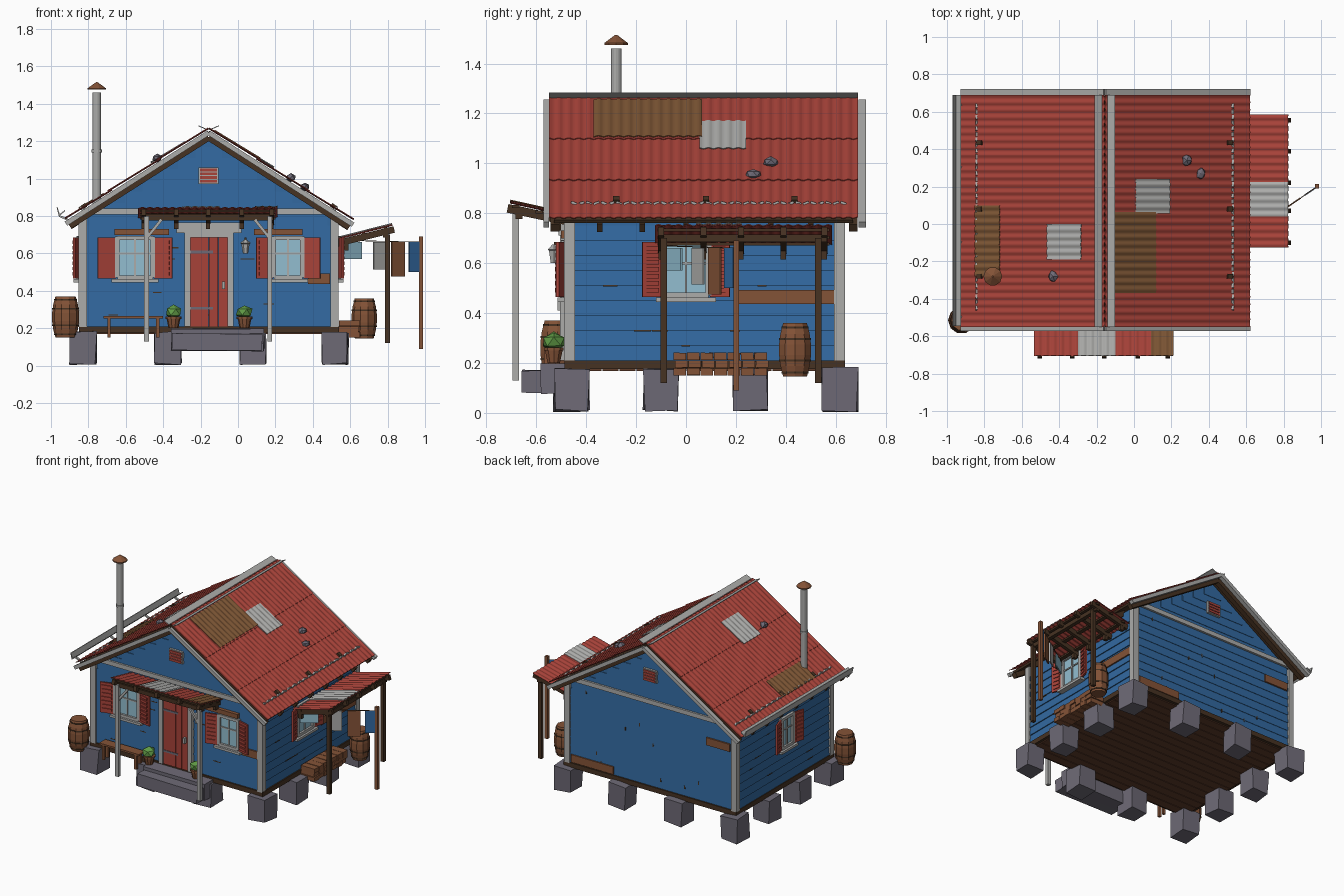
import bpy, bmesh, math, random
from mathutils import Matrix, Vector

if "Cube" in bpy.data.objects:
    bpy.data.objects.remove(bpy.data.objects["Cube"])

random.seed(4)
I = Matrix.Identity(4)
SWAP = Matrix(((0, 1, 0, 0), (1, 0, 0, 0), (0, 0, 1, 0), (0, 0, 0, 1)))
COLORS = {"red": (167, 66, 57), "blue": (50, 105, 160), "dark wood": (70, 50, 34),
          "brown wood": (132, 83, 55), "rust": (124, 85, 52), "light grey": (172, 172, 170),
          "stone": (110, 106, 118), "glass": (146, 190, 208), "green": (96, 155, 70),
          "floor wood": (96, 61, 43)}
MATS = {}
for n, c in COLORS.items():
    MATS[n] = bpy.data.materials.new(n)
    MATS[n].diffuse_color = [((v / 255 + .055) / 1.055) ** 2.4 for v in c] + [1]
PARTS = {}


def part(name, mat):
    return PARTS.setdefault((name, mat), bmesh.new())


def box(name, mat, x, y, z, m=I, jitter=0):
    bm = part(name, mat)
    vs = bmesh.ops.create_cube(bm, size=1)["verts"]
    for v in vs:
        p = Vector([(a[0] + a[1]) / 2 + v.co[i] * (a[1] - a[0]) for i, a in enumerate((x, y, z))])
        v.co = m @ (p + Vector([random.uniform(-jitter, jitter) for _ in range(3)]))


def beam(name, mat, p, q, w, h):
    """Box running from p to q."""
    p, q = Vector(p), Vector(q)
    d = (q - p).normalized()
    s = d.cross(Vector((0, 0, 1)))
    s = s.normalized() if s.length > .01 else Vector((1, 0, 0))
    m = Matrix((d, s, s.cross(d))).transposed().to_4x4()
    box(name, mat, (0, (q - p).length), (-w / 2, w / 2), (-h / 2, h / 2), Matrix.Translation(p) @ m)


def prism(name, mat, pts, a, b, m=I):
    """Extrude a (y, z) outline along x from a to b."""
    bm = part(name, mat)
    r0, r1 = [[bm.verts.new(m @ Vector((x, *p))) for p in pts] for x in (a, b)]
    n = len(pts)
    fs = [bm.faces.new((r0[i], r0[(i + 1) % n], r1[(i + 1) % n], r1[i])) for i in range(n)]
    fs += [bm.faces.new(r0[::-1]), bm.faces.new(r1)]
    bmesh.ops.recalc_face_normals(bm, faces=fs)


def lathe(name, mat, c, prof, n=12):
    bm = part(name, mat)
    rings = [[bm.verts.new((c[0] + r * math.cos(2 * math.pi * k / n),
                            c[1] + r * math.sin(2 * math.pi * k / n), z)) for k in range(n)] for r, z in prof]
    for a, b in zip(rings, rings[1:]):
        for k in range(n):
            bm.faces.new((a[k], a[(k + 1) % n], b[(k + 1) % n], b[k]))
    bm.faces.new(rings[0][::-1])
    bm.faces.new(rings[-1])


def blob(name, mat, c, s, jitter=.15):
    for v in bmesh.ops.create_icosphere(part(name, mat), subdivisions=1, radius=1)["verts"]:
        v.co = Vector(c) + Vector([v.co[i] * s[i] * random.uniform(1 - jitter, 1 + jitter) for i in range(3)])


def sheet(name, mat, o, u, v, width, lift=0, period=.04, amp=.0028):
    """Corrugated sheet with waves across u, running along v."""
    bm = part(name, mat)
    o, u, v = Vector(o), Vector(u), Vector(v)
    n = u.cross(v).normalized()
    n = n if n.z > 0 else -n
    cols = max(6, round(width / period * 8))
    rows = []
    for i in range(cols + 1):
        t = width * i / cols
        w = n * amp * math.sin(2 * math.pi * (t + o.dot(u)) / period)
        b = o + u * t + w
        rows.append([bm.verts.new(b + e) for e in (n * .004, n * (.004 + lift) + v, n * lift + v, Vector())])
    fs = [bm.faces.new(r) for r in (rows[0], rows[-1][::-1])]
    for a, b in zip(rows, rows[1:]):
        fs += [bm.faces.new((a[k], a[(k + 1) % 4], b[(k + 1) % 4], b[k])) for k in range(4)]
    bmesh.ops.recalc_face_normals(bm, faces=fs)


RX, SL = -.157, .637


def rz(d):
    return 1.255 - SL * d


def rp(side, d, y, up=0):
    return Vector((RX + side * d, y, rz(d) + up))


# Wall frames: local x runs along the wall, local -y points outward
def wall(x, y, deg):
    return Matrix.Translation((x, y, 0)) @ Matrix.Rotation(math.radians(deg), 4, 'Z')


FRONT, RIGHT, BACK, LEFT = wall(RX, -.47, 0), wall(.52, .075, 90), wall(RX, .62, 180), wall(-.834, .075, -90)

# Foundation stones and floor
xs, ys = (-.828, -.375, .077, .52), (-.46, -.1, .255, .617)
for i, x in enumerate(xs):
    for k, y in enumerate(ys):
        if i in (0, 3) or k in (0, 3):
            box("foundation_stone", "stone", (x - .068, x + .068), (y - .068, y + .068), (.01, .18), jitter=.007)
box("floor_frame", "dark wood", (-.85, .54), (-.487, .637), (.175, .21))
for i in range(16):
    box("floor_planks", "floor wood", (-.83, .52), (-.47 + i * .068, -.406 + i * .068), (.168, .176))

# Wall core and lapped siding
prism("wall_core", "blue", [(-.677, .2), (.677, .2), (.677, .79), (0, 1.22), (-.677, .79)], -.47, .62,
      Matrix.Translation((RX, 0, 0)) @ SWAP)
H = .06
for m, half, top, lip in ((FRONT, .677, 1.18, .007), (BACK, .677, 1.18, .007),
                          (RIGHT, .545, .77, .011), (LEFT, .545, .77, .011)):
    z = .21
    while z + H < top:
        hw = min(half, (1.215 - z - H) / SL) if half > .6 else half
        prism("siding", "blue", [(.01, z), (-lip, z), (-.004, z + H), (.01, z + H)], -hw, hw, m)
        z += H
    # Dark cracks and nail marks
    for k in range(9):
        a, zz = random.uniform(-half + .08, half - .16), .21 + H * random.randint(1, 9)
        w, h = (.008, .012) if m is BACK else (random.uniform(.03, .08), .003)
        box("wall_cracks", "dark wood", (a, a + w), (-lip - .001, 0), (zz - h, zz + h), m)
    # Corner boards
    for s in (-1, 1):
        e = s * (half + .014)
        box("corner_boards", "light grey", sorted((e, e - s * .04)), (-.018, .01), (.205, .8), m)
for m in (FRONT, BACK):
    box("gable_band", "light grey", (-.68, .68), (-.02, 0), (.808, .84), m)
    box("vent_frame", "light grey", (-.053, .053), (-.022, 0), (.972, 1.06), m)
    for k in range(4):
        box("vent_slats", "red", (-.045, .045), (-.028, -.02), (.978 + k * .02, .993 + k * .02), m)

# Replacement boards
for m, a, b, z in ((FRONT, .53, .65, .437), (RIGHT, .12, .54, .437), (BACK, .45, .64, .63), (BACK, -.64, -.3, .215)):
    box("patch_boards", "brown wood", (a, b), (-.016, 0), (z, z + .055), m)


# Windows with open shutters
def window(m, c, w, sw, lintel=None):
    a, b, z0, z1 = c - w / 2, c + w / 2, .47, .68
    box("window_glass", "glass", (a, b), (-.015, 0), (z0, z1), m)
    for x in (a, b):
        box("window_frame", "light grey", (x - .012, x + .012), (-.03, 0), (z0, z1 + .01), m)
    for z in (z0, z1):
        box("window_frame", "light grey", (a, b), (-.03, 0), (z - .008, z + .012), m)
    box("window_bars", "light grey", (c - .005, c + .005), (-.022, 0), (z0, z1), m)
    box("window_bars", "light grey", (a, b), (-.022, 0), (.595, .604), m)
    box("window_sill", "light grey", (a - .03, b + .03), (-.045, 0), (.445, .462), m)
    if lintel:
        box("window_lintel", "brown wood", lintel, (-.03, 0), (.698, .73), m)
    for s, x in ((-1, a - .008), (1, b + .008)):
        h = m @ Matrix.Translation((x, -.02, 0)) @ Matrix.Rotation(-s * .25, 4, 'Z')
        box("shutter_boards", "red", sorted((0, s * sw)), (-.008, .004), (.465, .685), h)
        for k in range(7):
            box("shutter_slats", "red", sorted((s * .015, s * (sw - .015))), (-.014, 0),
                (.482 + k * .028, .5 + k * .028), h)


window(FRONT, -.55 - RX, .19, .1, (-.66 - RX, -.37 - RX))
window(FRONT, .268 - RX, .152, .09, (.085 - RX, .345 - RX))
window(RIGHT, -.075, .18, .08)
window(LEFT, .02, .13, .085)

# Door with frame and hinges
D = Matrix.Translation((-.155, -.47, 0))
for k in range(4):
    box("door_planks", "red", (-.1 + k * .05, -.052 + k * .05), (-.025, 0), (.21, .685), D)
for s in (-1, 1):
    box("door_frame", "light grey", sorted((s * .1, s * .132)), (-.035, 0), (.21, .7), D)
box("door_frame", "light grey", (-.132, .132), (-.035, 0), (.685, .71), D)
box("door_header", "light grey", (-.175, .175), (-.04, 0), (.71, .765), D)
for z in (.3, .6):
    box("door_hinges", "stone", (-.1, .02), (-.029, 0), (z, z + .014), D)
box("door_handle", "light grey", (.07, .085), (-.045, 0), (.41, .45), D)

# Wall lamp
lathe("lamp_body", "light grey", (.04, -.53), [(.014, .6), (.022, .65), (.028, .655), (.006, .675)], 6)
beam("lamp_arm", "dark wood", (.04, -.47, .68), (.04, -.53, .68), .01, .01)

# Main roof: deck, corrugated rows, edge boards
for s, dm in ((1, .772), (-1, .763)):
    for d0, d1 in ((0, .275), (.255, .535), (.515, dm)):
        p = rp(s, d0, -.55, .012)
        sheet("roof_sheets", "red", p, (0, 1, 0), rp(s, d1, -.55, .012) - p, 1.24, .006)
    p, q = rp(s, 0, .07, -.006), rp(s, dm - .015, .07, -.006)
    beam("roof_deck", "dark wood", p, q, 1.2, .016)
    for y, w in ((-.56, .022), (.706, .03)):
        beam("barge_board", "light grey", rp(s, 0, y, -.01), rp(s, dm, y, -.01), w, .026)
    for y in (-.525, .67):
        beam("rake_rafter", "dark wood", rp(s, 0, y, -.035), rp(s, dm - .02, y, -.035), .035, .035)
    for y in (-.345, -.175, 0, .175, .34, .5):
        beam("rafter_tails", "dark wood", rp(s, .66, y, -.035), rp(s, dm - .02, y, -.035), .022, .04)
    # Upturned ridge flaps forming a shallow trough
    prism("ridge_flaps", "light grey", [(RX + s * a, z) for a, z in
                                        ((.015, 1.262), (.055, 1.28), (.055, 1.285), (.015, 1.267))], -.55, .69, SWAP)
    # Snow rail of short links on brackets
    for k in range(37):
        y, e = -.46 + k * .03, .004 * (-1) ** k
        beam("snow_rail", "light grey", rp(s, .685, y, .022 + e), rp(s, .685, y + .022, .022 - e), .012, .01)
    for y in (-.28, .08, .435):
        beam("rail_brackets", "dark wood", rp(s, .655, y, .022), rp(s, .68, y, .022), .025, .022)
for mat, s, d0, d1, y0, w in (("rust", 1, .03, .27, -.37, .435), ("light grey", 1, .165, .345, .055, .185),
                              ("light grey", -1, .125, .305, -.19, .19), ("rust", -1, .56, .69, -.28, .38)):
    p = rp(s, d0, y0, .0185)
    sheet("roof_patches", mat, p, (0, 1, 0), rp(s, d1, y0, .0185) - p, w, .006)
for s, d, y in ((1, .44, .34), (1, .515, .27), (-1, .275, -.28)):
    blob("roof_stones", "stone", rp(s, d, y, .03), (.027, .033, .022))

# Gutter with an open V section
prism("gutter", "light grey", [(-.97, .845), (-.958, .798), (-.925, .825), (-.925, .832), (-.953, .81), (-.964, .845)],
      -.545, .69, SWAP)
for y in (-.5, -.1, .3, .64):
    beam("gutter_brackets", "light grey", (-.955, y, .8), (-.9, y, .775), .015, .01)

# Stove pipe
lathe("stove_pipe", "light grey", (-.755, -.28), [(.022, .84), (.022, 1.46)], 14)
lathe("pipe_collar", "light grey", (-.755, -.28), [(.028, 1.14), (.028, 1.155)], 14)
lathe("pipe_cap", "brown wood", (-.755, -.28), [(.05, 1.475), (.05, 1.482), (.004, 1.515)], 10)


# Awnings rising outward, in wall-local coordinates
def awning(m, x0, x1, y0, z0, y1, z1, rafters, bits):
    def g(*p):
        return m @ Vector(p)
    ux = m.to_3x3() @ Vector((1, 0, 0))
    run = g(0, y1, z1) - g(0, y0, z0)
    sheet("awning_sheets", "red", g(x0, y0, z0), ux, run, x1 - x0)
    for mat, a, b in bits:
        sheet("awning_patches", mat, g(a, y0, z0 + .006), ux, run, b - a)
    for x in rafters:
        beam("awning_rafters", "dark wood", g(x, y0, z0 - .022), g(x, y1 - .01, z1 - .022), .024, .035)
    for t in (.15, .5, .9):
        y, z = y0 + t * (y1 - y0), z0 + t * (z1 - z0)
        beam("awning_battens", "dark wood", g(x0 + .01, y, z - .01), g(x1 - .01, y, z - .01), .03, .012)
    y, z = y1 + .035, z1 - .05
    beam("awning_beam", "dark wood", g(x0 + .02, y, z), g(x1 - .02, y, z), .028, .03)
    for x in rafters:
        box("rafter_blocks", "dark wood", (x - .011, x + .011), (y0 - .06, y0 - .03), (z0 - .06, z0), m)


awning(wall(0, -.47, 0), -.535, .21, 0, .79, -.235, .842, (-.505, -.33, -.16, .02, .18),
       (("light grey", -.3, -.1), ("rust", .09, .21)))
awning(wall(.53, 0, 90), -.125, .585, 0, .675, -.295, .75, (-.1, .07, .22, .39, .555), (("light grey", .04, .225),))
for x, s in ((-.49, 1), (.17, -1)):
    box("porch_posts", "light grey", (x - .013, x + .013), (-.696, -.67), (.13, .8))
    beam("porch_braces", "light grey", (x, -.683, .68), (x + s * .08, -.683, .78), .016, .016)
for y in (-.09, .53):
    box("side_posts", "dark wood", (.785, .812), (y - .013, y + .013), (.12, .7))

# Front steps
box("front_step_low", "stone", (-.355, .13), (-.655, -.57), (.08, .17), jitter=.004)
box("front_step_high", "stone", (-.36, .14), (-.58, -.485), (.08, .195), jitter=.004)

# Bench
box("bench_seat", "brown wood", (-.72, -.4), (-.57, -.5), (.253, .266))
for x in (-.69, -.43):
    for y in (-.56, -.515):
        box("bench_legs", "brown wood", (x - .009, x + .009), (y - .009, y + .009), (.15, .255))

# Potted plants
for x in (-.345, .035):
    lathe("plant_pot", "brown wood", (x, -.53), [(.026, .2), (.037, .25), (.042, .25), (.042, .262)], 10)
    blob("plant_leaves", "green", (x, -.53, .286), (.046, .05, .038), .12)

# Barrels with hoops
for x, y, r, z0, h in ((-.922, -.515, .073, .15, .22), (.675, .437, .068, .145, .215)):
    prof = [(r * (1 - 1.05 * (t - .5) ** 2), z0 + h * t) for t in (0, .2, .4, .6, .8, 1)]
    lathe("barrel", "brown wood", (x, y), prof, 10)
    for t in (.08, .3, .7, .92):
        q = r * (1 - 1.05 * (t - .5) ** 2) + .002
        lathe("barrel_hoops", "dark wood", (x, y), [(q, z0 + h * t - .004), (q, z0 + h * t + .004)], 10)

# Stacked firewood along the side wall
for row in range(3):
    for k in range(7):
        y = -.05 + k * .054 + (row % 2) * .006
        box("firewood", "brown wood", (.54, .655 - random.uniform(0, .012)), (y, y + .051),
            (.15 + row * .031, .179 + row * .031), jitter=.001)

# Washing line
box("line_pole", "brown wood", (.968, .99), (.19, .213), (.09, .69))
p, q = Vector((.54, -.1, .67)), Vector((.98, .2, .66))
beam("washing_line", "dark wood", p, q, .004, .004)
for mat, a, b, z in (("glass", .56, .66, .57), ("light grey", .725, .79, .515), ("brown wood", .82, .89, .475),
                     ("blue", .915, .968, .5)):
    s, e = [p.lerp(q, (x - .54) / .44) for x in (a, b)]
    s.z = e.z = (z + .66) / 2
    beam("washing_" + mat.replace(" ", "_"), mat, s, e, .008, .66 - z)

# Turn every part into an object
for (name, mat), bm in PARTS.items():
    me = bpy.data.meshes.new(name)
    bm.to_mesh(me)
    me.materials.append(MATS[mat])
    bpy.context.collection.objects.link(bpy.data.objects.new(name, me))

for m in bpy.data.materials:
    if m.users and not m.is_grease_pencil:
        m.use_nodes = True
        m.node_tree.nodes["Principled BSDF"].inputs["Base Color"].default_value = m.diffuse_color
